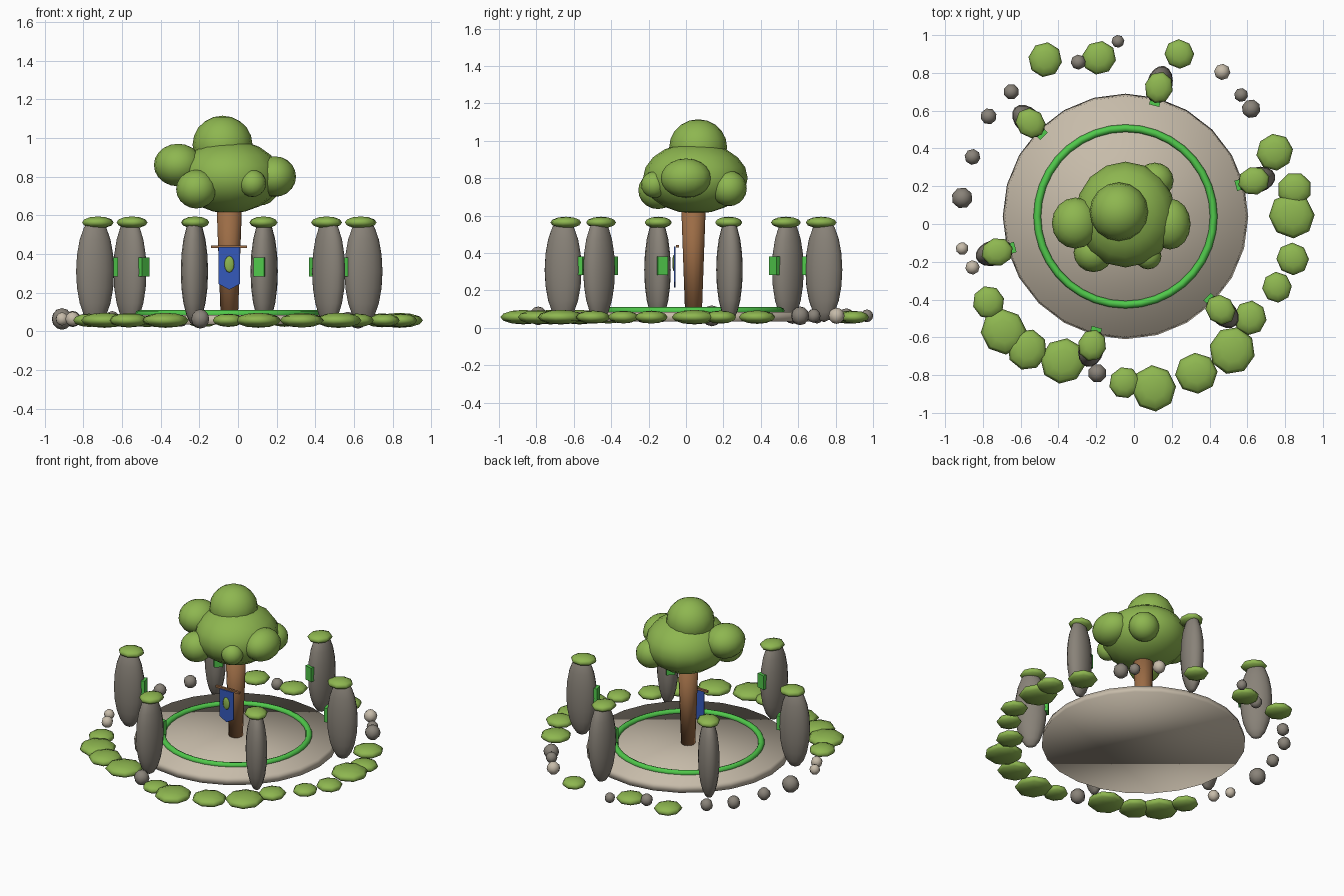
import bpy, bmesh, math, random
from mathutils import Matrix

random.seed(4)
if "Cube" in bpy.data.objects:
    bpy.data.objects.remove(bpy.data.objects["Cube"])

CX, CY = -0.045, 0.04  # centre of the stone circle


def material(name, rgb):
    m = bpy.data.materials.new(name)
    m.use_nodes = True
    m.diffuse_color = (*rgb, 1)
    m.node_tree.nodes["Principled BSDF"].inputs["Base Color"].default_value = (*rgb, 1)
    return m


LEAF = material("leaf_green", (0.27, 0.47, 0.08))
STONE = material("grey_stone", (0.25, 0.225, 0.19))
SAND = material("pale_stone", (0.57, 0.50, 0.40))
BARK = material("bark_brown", (0.33, 0.15, 0.06))
GLOW = material("bright_green", (0.08, 0.58, 0.07))
CLOTH = material("banner_blue", (0.035, 0.10, 0.50))


def add(name, bm, mat, loc=(0, 0, 0), rot=0, smooth=True):
    bmesh.ops.recalc_face_normals(bm, faces=bm.faces)
    for f in bm.faces:
        f.smooth = smooth
    me = bpy.data.meshes.new(name)
    bm.to_mesh(me)
    bm.free()
    me.materials.append(mat)
    ob = bpy.data.objects.new(name, me)
    ob.location = loc
    ob.rotation_euler.z = rot
    bpy.context.collection.objects.link(ob)
    return ob


def ball(name, mat, loc, size, rot=0, segs=16, rings=10):
    bm = bmesh.new()
    bmesh.ops.create_uvsphere(bm, u_segments=segs, v_segments=rings, radius=1,
                              matrix=Matrix.Diagonal((*size, 1)))
    return add(name, bm, mat, loc, rot)


def cone(name, mat, loc, r1, r2, height, segs):
    bm = bmesh.new()
    bmesh.ops.create_cone(bm, cap_ends=True, segments=segs, radius1=r1,
                          radius2=r2, depth=height)
    return add(name, bm, mat, loc)


def box(name, mat, loc, size, rot=0):
    bm = bmesh.new()
    bmesh.ops.create_cube(bm, size=1, matrix=Matrix.Diagonal((*size, 1)))
    return add(name, bm, mat, loc, rot, False)


# Round plaza and glowing ring
cone("plaza", SAND, (CX, CY, 0.06), 0.65, 0.638, 0.05, 24)
bpy.ops.mesh.primitive_torus_add(location=(CX, CY, 0.09), major_radius=0.467,
                                 minor_radius=0.02, major_segments=36, minor_segments=8)
ring = bpy.context.object
ring.name = "glowing_ring"
ring.data.materials.append(GLOW)
bpy.ops.object.shade_smooth()

# Tree: trunk flares upward into the crown
cone("trunk", BARK, (CX, CY, 0.385), 0.045, 0.067, 0.61, 12)
crown = [
    ((-0.045, 0.05, 0.80), (0.265, 0.28, 0.19)),
    ((-0.08, 0.065, 0.965), (0.155, 0.155, 0.15)),
    ((-0.31, 0.005, 0.86), (0.125, 0.135, 0.11)),
    ((0.19, 0.0, 0.80), (0.11, 0.135, 0.105)),
    ((-0.215, -0.15, 0.735), (0.105, 0.105, 0.10)),
    ((0.075, -0.17, 0.765), (0.07, 0.07, 0.07)),
    ((0.11, 0.23, 0.745), (0.10, 0.095, 0.095)),
]
for i, (loc, size) in enumerate(crown):
    ball(f"crown_lobe_{i}", LEAF, loc, size)

# Banner hanging on the front of the trunk
box("banner_rod", BARK, (-0.047, -0.045, 0.437), (0.185, 0.016, 0.014))
bm = bmesh.new()
outline = [(-0.055, 0.435), (-0.055, 0.245), (0, 0.215), (0.055, 0.245), (0.055, 0.435)]
face = bm.faces.new([bm.verts.new((x, -0.004, z)) for x, z in outline])
ext = bmesh.ops.extrude_face_region(bm, geom=[face])
bmesh.ops.translate(bm, vec=(0, 0.008, 0),
                    verts=[v for v in ext["geom"] if isinstance(v, bmesh.types.BMVert)])
add("banner_cloth", bm, CLOTH, (CX, -0.06, 0), smooth=False)
ball("banner_leaf", LEAF, (CX, -0.066, 0.347), (0.026, 0.007, 0.043), segs=8, rings=6)

# Six standing stones with moss caps and runes facing inward
for i in range(6):
    a = math.radians(15.5 + 60 * i)

    def spot(r, z):
        return (CX + r * math.cos(a), CY + r * math.sin(a), z)

    ball(f"standing_stone_{i}", STONE, spot(0.72, 0.31), (0.102, 0.068, 0.28), a)
    ball(f"moss_cap_{i}", LEAF, spot(0.705, 0.563), (0.085, 0.075, 0.031), a, 8, 6)
    box(f"rune_{i}", GLOW, spot(0.618, 0.332), (0.024, 0.056, 0.098), a)

# Moss cushions around the rim: x, y, radius
moss = [
    (-0.47, 0.87, 0.093), (-0.185, 0.88, 0.092), (0.24, 0.90, 0.08),
    (0.745, 0.38, 0.1), (0.85, 0.185, 0.092), (0.835, 0.045, 0.124),
    (0.84, -0.185, 0.088), (0.757, -0.335, 0.082), (0.614, -0.497, 0.092),
    (0.52, -0.67, 0.127), (0.33, -0.79, 0.113), (0.105, -0.87, 0.123),
    (-0.05, -0.84, 0.085), (-0.375, -0.725, 0.124), (-0.565, -0.665, 0.11),
    (-0.69, -0.57, 0.124), (-0.77, -0.415, 0.088),
]
for i, (x, y, r) in enumerate(moss):
    ball(f"moss_cushion_{i}", LEAF, (x, y, 0.057), (r, r * 0.96, 0.024 + r * 0.12),
         random.uniform(0, 6), 8, 6)

# Small round rocks: x, y, radius
grey_rocks = [
    (-0.085, 0.967, 0.034), (-0.295, 0.857, 0.04), (-0.65, 0.70, 0.041),
    (-0.77, 0.57, 0.043), (-0.855, 0.355, 0.042), (-0.91, 0.138, 0.056),
    (-0.195, -0.79, 0.05), (0.567, 0.683, 0.037), (0.62, 0.61, 0.05),
]
pale_rocks = [(-0.91, -0.13, 0.034), (-0.855, -0.23, 0.038), (0.467, 0.805, 0.043)]
for label, mat, rocks in (("grey_rock", STONE, grey_rocks), ("pale_rock", SAND, pale_rocks)):
    for i, (x, y, r) in enumerate(rocks):
        ball(f"{label}_{i}", mat, (x, y, 0.064), (r, r, r), random.uniform(0, 6), 8, 6)
